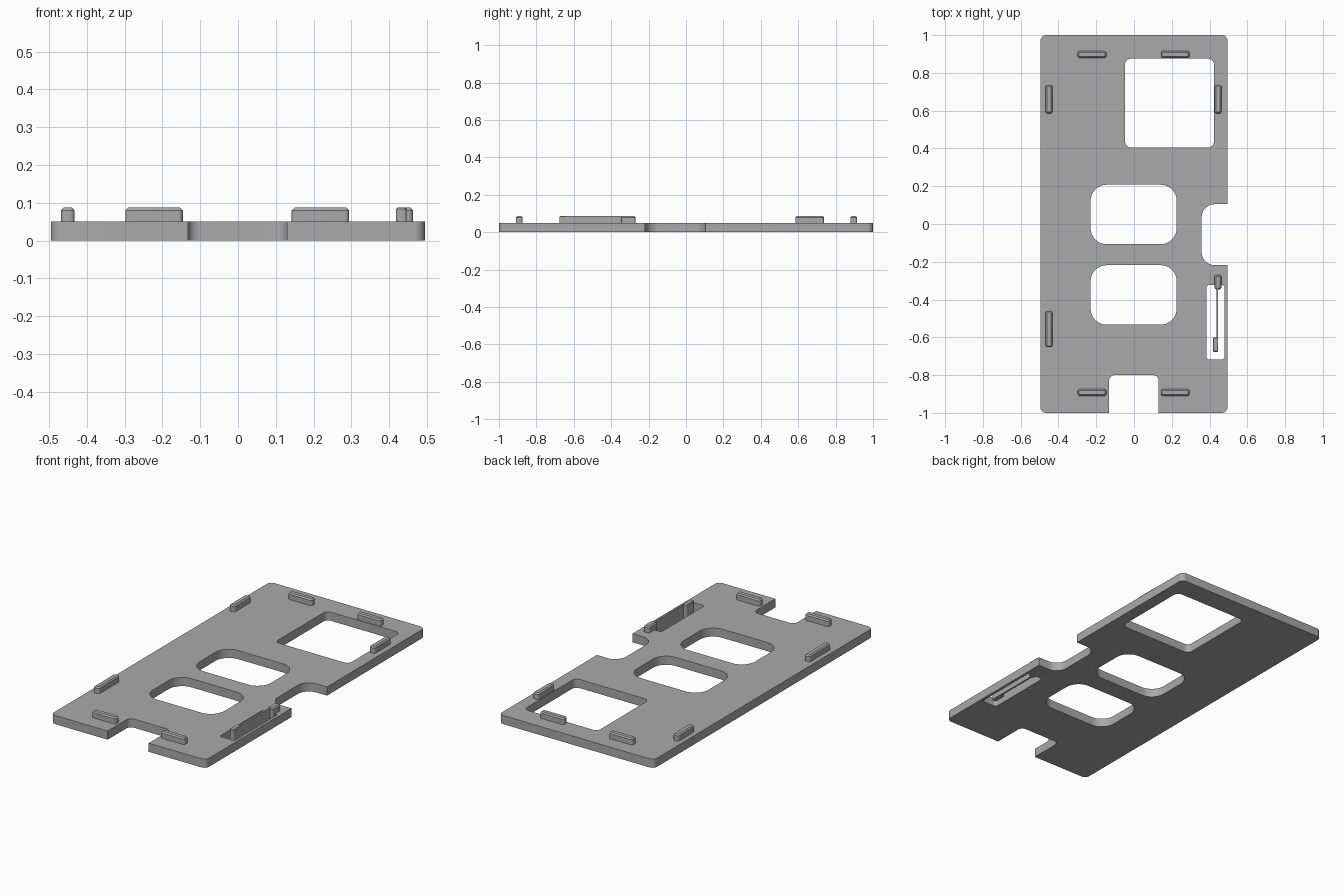
import bpy
import bmesh
from math import radians, sin, cos
from mathutils import Vector

cube = bpy.data.objects.get("Cube")
if cube:
    bpy.data.objects.remove(cube, do_unlink=True)

grey = bpy.data.materials.new("plain grey")
grey.use_nodes = True
grey.diffuse_color = (0.4, 0.4, 0.4, 1)
grey.node_tree.nodes["Principled BSDF"].inputs["Base Color"].default_value = grey.diffuse_color


def rounded(corners, steps=8):
    """Outline with each right-angled corner (x, y, radius) rounded."""
    pts = []
    for i, (x, y, r) in enumerate(corners):
        p = Vector((x, y))
        if r == 0:
            pts.append(p)
            continue
        back = (Vector(corners[i - 1][:2]) - p).normalized()
        ahead = (Vector(corners[(i + 1) % len(corners)][:2]) - p).normalized()
        centre = p + r * (back + ahead)
        for k in range(steps + 1):
            a = radians(90 * k / steps)
            pts.append(centre - r * (ahead * cos(a) + back * sin(a)))
    return pts


def rect(x0, x1, y0, y1, r):
    return rounded([(x0, y0, r), (x1, y0, r), (x1, y1, r), (x0, y1, r)])


def prism(name, loops, z0, z1, chamfer=0):
    """Extrude outlines (first outer, rest holes), with optional chamfered top."""
    bm = bmesh.new()
    for loop in loops:
        vs = [bm.verts.new((p.x, p.y, z0)) for p in loop]
        for i, v in enumerate(vs):
            bm.edges.new((vs[i - 1], v))
    bmesh.ops.triangle_fill(bm, edges=bm.edges[:], use_beauty=True, normal=(0, 0, 1))
    geom = bmesh.ops.extrude_face_region(bm, geom=bm.faces[:])["geom"]
    top_verts = [g for g in geom if isinstance(g, bmesh.types.BMVert)]
    bmesh.ops.translate(bm, verts=top_verts, vec=(0, 0, z1 - chamfer - z0))
    bmesh.ops.recalc_face_normals(bm, faces=bm.faces[:])
    if chamfer:
        top = [f for f in bm.faces if f.normal.z > 0.9]
        bmesh.ops.inset_region(bm, faces=top, thickness=chamfer, depth=chamfer,
                               use_even_offset=True)
    bmesh.ops.dissolve_limit(bm, angle_limit=radians(1), verts=bm.verts[:], edges=bm.edges[:])
    mesh = bpy.data.meshes.new(name)
    bm.to_mesh(mesh)
    bm.free()
    mesh.materials.append(grey)
    obj = bpy.data.objects.new(name, mesh)
    bpy.context.collection.objects.link(obj)
    bpy.ops.object.select_all(action='DESELECT')
    obj.select_set(True)
    bpy.context.view_layer.objects.active = obj
    bpy.ops.object.shade_smooth_by_angle(angle=radians(30))
    return obj


W, THICK, TOP = 0.495, 0.05, 0.087

# Plate with front notch, side notch and four openings
outline = rounded([
    (-W, -1, 0.03), (-0.132, -1, 0), (-0.132, -0.8, 0.03), (0.13, -0.8, 0.03),
    (0.13, -1, 0), (W, -1, 0.03), (W, -0.218, 0), (0.358, -0.218, 0.07),
    (0.358, 0.105, 0.07), (W, 0.105, 0), (W, 1, 0.03), (-W, 1, 0.03)])
square_window = rect(-0.047, 0.423, 0.405, 0.875, 0.03)
rear_opening = rect(-0.23, 0.226, -0.107, 0.208, 0.085)
front_opening = rect(-0.23, 0.226, -0.533, -0.218, 0.085)
slot = rect(0.384, 0.479, -0.718, -0.322, 0.015)
prism("plate", [outline, square_window, rear_opening, front_opening, slot], 0, THICK)


# Locating tabs around the rim
def tab(name, x, y, lx, ly):
    prism(name, [rect(x - lx / 2, x + lx / 2, y - ly / 2, y + ly / 2, 0.012)],
          THICK - 0.005, TOP, 0.007)


LONG, WIDE = 0.152, 0.036
for end, y in (("front", -0.892), ("back", 0.897)):
    for side, x in (("right", -0.222), ("left", 0.218)):
        tab(f"{end}_{side}_tab", x, y, LONG, WIDE)
tab("right_side_back_tab", -0.45, 0.661, WIDE, LONG)
tab("left_side_back_tab", 0.445, 0.661, WIDE, LONG)
tab("right_side_front_tab", -0.45, -0.556, WIDE, 0.192)

# Spring clip hanging in the slot
prism("clip_root", [rect(0.426, 0.463, -0.346, -0.27, 0.012)], 0.002, TOP, 0.007)
prism("clip_arm", [rect(0.436, 0.446, -0.64, -0.335, 0.002)], 0.002, TOP - 0.001)
prism("clip_catch", [rect(0.418, 0.446, -0.677, -0.6, 0.008)], 0.002, TOP, 0.004)
